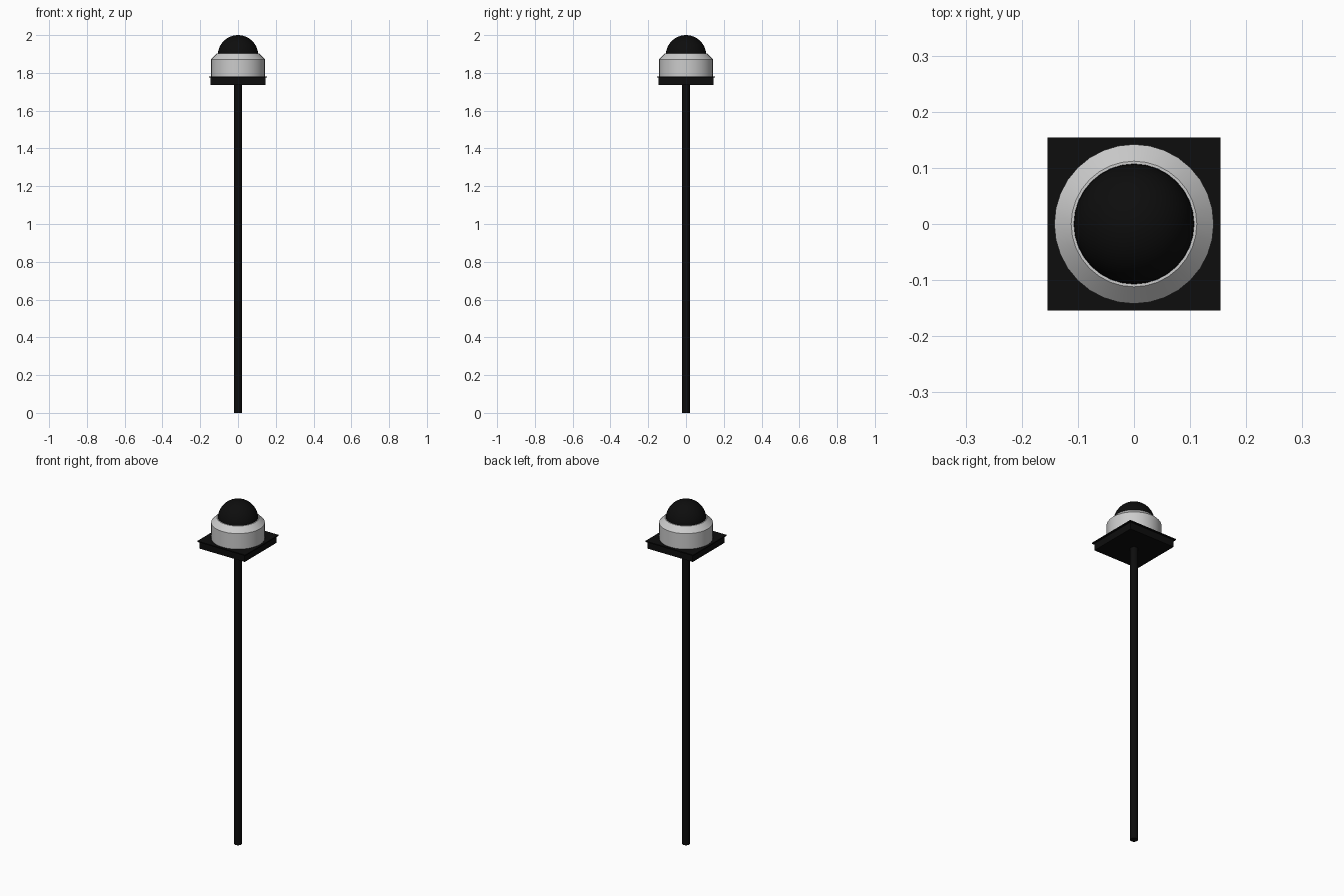
import bpy, bmesh, math

if "Cube" in bpy.data.objects:
    bpy.data.objects.remove(bpy.data.objects["Cube"])

black = bpy.data.materials.new("black")
black.diffuse_color = (0.004, 0.004, 0.004, 1)
black.use_nodes = True
black.node_tree.nodes["Principled BSDF"].inputs["Base Color"].default_value = black.diffuse_color


def lathe(name, profile, segments, mat=None):
    """Spin an (r, z) profile around the z axis."""
    bm = bmesh.new()
    verts = [bm.verts.new((r, 0, z)) for r, z in profile]
    edges = [bm.edges.new(pair) for pair in zip(verts, verts[1:])]
    bmesh.ops.spin(bm, geom=verts + edges, cent=(0, 0, 0), axis=(0, 0, 1),
                   angle=math.tau, steps=segments)
    bmesh.ops.remove_doubles(bm, verts=bm.verts, dist=1e-5)
    bmesh.ops.recalc_face_normals(bm, faces=bm.faces)
    mesh = bpy.data.meshes.new(name)
    bm.to_mesh(mesh)
    bm.free()
    ob = bpy.data.objects.new(name, mesh)
    bpy.context.collection.objects.link(ob)
    if mat:
        mesh.materials.append(mat)
    bpy.ops.object.select_all(action='DESELECT')
    ob.select_set(True)
    bpy.context.view_layer.objects.active = ob
    bpy.ops.object.shade_smooth_by_angle(angle=math.radians(30))
    return ob


def slab(name, half, z0, z1, mat):
    bpy.ops.mesh.primitive_cube_add(size=1, location=(0, 0, (z0 + z1) / 2))
    ob = bpy.context.object
    ob.name = name
    ob.scale = (2 * half, 2 * half, z1 - z0)
    bpy.ops.object.transform_apply(location=False, rotation=False, scale=True)
    ob.data.materials.append(mat)


# Slim round pole
lathe("pole", [(0, 0), (0.02, 0), (0.02, 1.735), (0, 1.735)], 32, black)

# Square mounting block with a thin overhanging plate
slab("mount_block", 0.145, 1.735, 1.775, black)
slab("mount_plate", 0.154, 1.775, 1.781, black)

# Grey housing with chamfered shoulder and a narrow inner lip
lathe("housing", [(0, 1.781), (0.142, 1.781), (0.142, 1.872), (0.112, 1.902),
                  (0.107, 1.902), (0.107, 1.893), (0, 1.893)], 32)

# Dark dome
R, Z = 0.107, 1.893
dome = [(R * math.cos(a), Z + R * math.sin(a))
        for a in (math.pi / 2 * i / 12 for i in range(12))] + [(0, Z + R)]
lathe("dome", dome, 32, black)
